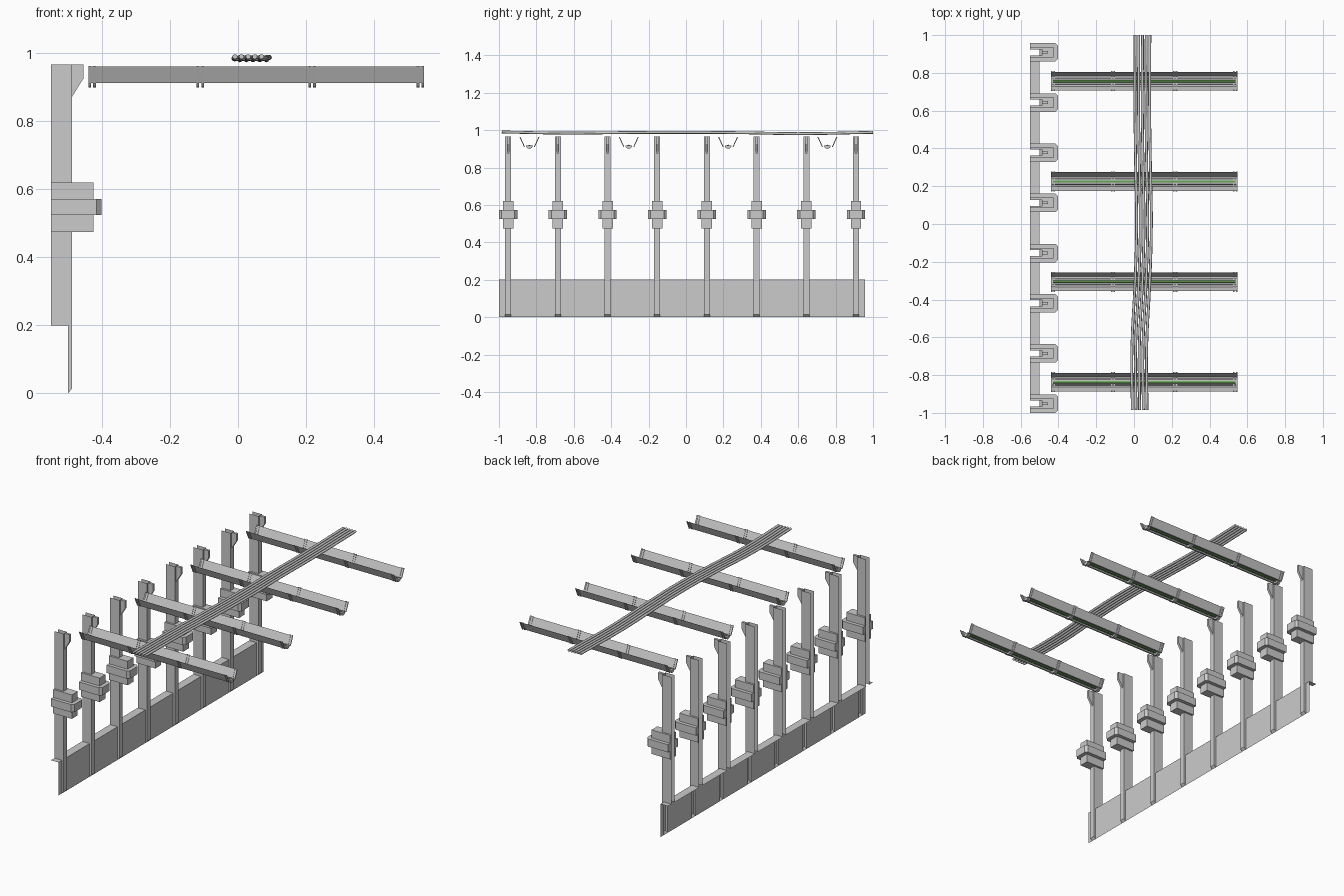
import bpy, bmesh, math

if "Cube" in bpy.data.objects:
    bpy.data.objects.remove(bpy.data.objects["Cube"])

def make(name, verts, faces, mat=None):
    me = bpy.data.meshes.new(name)
    me.from_pydata(verts, [], faces)
    bm = bmesh.new()
    bm.from_mesh(me)
    bmesh.ops.recalc_face_normals(bm, faces=bm.faces)
    bm.to_mesh(me)
    bm.free()
    ob = bpy.data.objects.new(name, me)
    bpy.context.collection.objects.link(ob)
    if mat:
        me.materials.append(mat)
    return ob

def sweep(name, pts, a, b, place, closed=True, caps=True, mat=None):
    """Extrude a 2D outline from a to b; place(p, t) maps it into 3D."""
    n = len(pts)
    verts = [place(p, t) for t in (a, b) for p in pts]
    faces = [(i, (i + 1) % n, n + (i + 1) % n, n + i) for i in range(n if closed else n - 1)]
    if caps:
        faces += [tuple(range(n))[::-1], tuple(range(n, 2 * n))]
    return make(name, verts, faces, mat)

along_x = lambda p, t: (t, p[0], p[1])
along_y = lambda p, t: (p[0], t, p[1])
along_z = lambda p, t: (p[0], p[1], t)

BACK, MID, FACE, W = -0.55, -0.50, -0.488, 0.016
posts = [-0.951 + 0.2657 * i for i in range(8)]

# wall posts: channels open at the back, with collars and a top fin
for y in posts:
    side = [(BACK, 0.2), (BACK, 0.967), (FACE, 0.967), (FACE, 0.014), (MID, 0), (MID, 0.2)]
    v = [(x, y + s, z) for s in (-W, W) for x, z in side]
    make("wall_post", v, [(0, 1, 2, 3, 4, 5), (11, 10, 9, 8, 7, 6), (2, 8, 9, 3), (3, 9, 10, 4)])

    for name, h, front, c, z0, z1 in (("post_collar", 0.028, -0.425, 0, 0.475, 0.62),
                                      ("post_clamp", 0.049, -0.402, 0.014, 0.525, 0.572)):
        half = [(BACK, W), (BACK, h)]
        half += [(front - c, h), (front, h - c)] if c else [(front, h)]
        outline = [(x, y + s) for x, s in half] + [(x, y - s) for x, s in reversed(half)]
        # the end caps wrap around the open channel
        n = len(outline)
        pts = outline + [(FACE, y - W), (FACE, y + W)]
        m = n + 2
        verts = [(px, py, z) for z in (z0, z1) for px, py in pts]
        faces = [(i, i + 1, m + i + 1, m + i) for i in range(n - 1)]
        faces += [tuple(range(m)), tuple(range(m, 2 * m))]
        make(name, verts, faces)

    fin = [(FACE, 0.967), (-0.455, 0.967), (-0.455, 0.925), (FACE, 0.872)]
    sweep("post_fin", fin, y - 0.007, y + 0.007, along_y)

# low wall panels with a ledge, filling the gaps between posts
edges = [-1.0] + [e for y in posts for e in (y - W, y + W)] + [0.957]
for a, b in zip(edges[::2], edges[1::2]):
    sweep("low_wall", [(BACK, 0.2), (MID, 0.2), (MID, 0)], a, b, along_y, closed=False, caps=False)

# ceiling lights: folded trough, ribs at the joints, half-round tube holders
green = bpy.data.materials.new("light_green")
green.diffuse_color = (0.15, 0.4, 0.1, 1)
green.use_nodes = True
green.node_tree.nodes["Principled BSDF"].inputs["Base Color"].default_value = green.diffuse_color
X0, X1 = -0.44, 0.547
SEG = (X1 - X0) / 3
for k in range(4):
    y = -0.837 + 0.531 * k
    half = [(0.049, 0.961), (0.027, 0.912), (0.018, 0.912), (0.014, 0.918)]
    trough = [(y - s, z) for s, z in half] + [(y + s, z) for s, z in reversed(half)]
    sweep("light_trough", trough, X0, X1, along_x, closed=False, caps=False)

    tube = [(y + 0.007 * math.cos(a * math.pi / 4), 0.917 + 0.005 * math.sin(a * math.pi / 4))
            for a in range(8)]
    sweep("light_tube", tube, X0 + 0.01, X1 - 0.01, along_x, mat=green)

    starts = [X0, X0 + 0.014, X1 - 0.022, X1 - 0.008]
    for j in (1, 2):
        starts += [X0 + SEG * j - 0.011, X0 + SEG * j + 0.003]
    for x in starts:
        holder = [(y + 0.018 * math.cos(a * math.pi / 8), 0.918 - 0.018 * math.sin(a * math.pi / 8))
                  for a in range(9)]
        sweep("tube_holder", holder, x, x + 0.008, along_x)
        for s in (-1, 1):
            rib = [(y + s * d, z) for d, z in ((0.053, 0.962), (0.047, 0.962), (0.024, 0.910), (0.029, 0.910))]
            sweep("light_rib", rib, x, x + 0.008, along_x)

# bundle of five cables lying across the lights
path = [(-0.985, 0.030, 0.990), (-0.65, 0.028, 0.984), (-0.3, 0.045, 0.987), (0.0, 0.053, 0.988),
        (0.3, 0.048, 0.986), (0.6, 0.044, 0.981), (1.0, 0.045, 0.988)]
for i in range(5):
    cu = bpy.data.curves.new("cable", 'CURVE')
    cu.dimensions = '3D'
    cu.bevel_depth = 0.0075
    cu.bevel_resolution = 2
    cu.resolution_u = 4
    cu.use_fill_caps = True
    sp = cu.splines.new('BEZIER')
    sp.bezier_points.add(len(path) - 1)
    for bp, (y, x, z) in zip(sp.bezier_points, path):
        bp.co = (x + (i - 2) * 0.0195, y, z)
        bp.handle_left_type = bp.handle_right_type = 'AUTO'
    bpy.context.collection.objects.link(bpy.data.objects.new("cable", cu))
